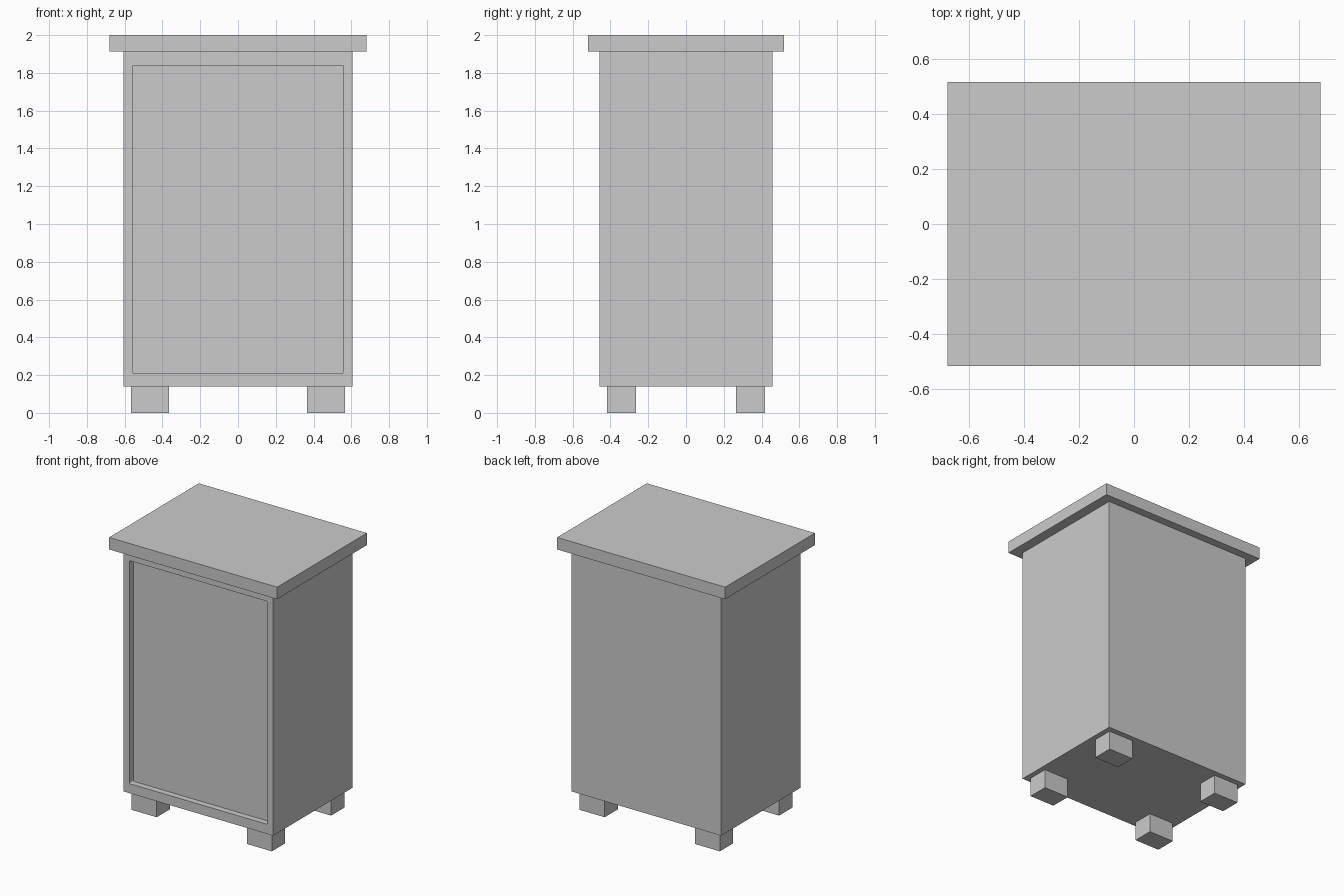
import bpy
import bmesh

if "Cube" in bpy.data.objects:
    bpy.data.objects.remove(bpy.data.objects["Cube"])


def box(name, lo, hi):
    """Axis-aligned box from its low and high corners."""
    bm = bmesh.new()
    bmesh.ops.create_cube(bm, size=1)
    for v in bm.verts:
        v.co = [(a + b) / 2 + c * (b - a) for a, b, c in zip(lo, hi, v.co)]
    mesh = bpy.data.meshes.new(name)
    bm.to_mesh(mesh)
    bm.free()
    obj = bpy.data.objects.new(name, mesh)
    bpy.context.collection.objects.link(obj)
    return obj


# Cabinet body
body = box("cabinet_body", (-0.605, -0.458, 0.14), (0.605, 0.458, 1.912))

# Recessed front panel with slightly rounded corners
cutter = box("front_recess_cutter", (-0.558, -0.6, 0.21), (0.558, -0.413, 1.84))
bm = bmesh.new()
bm.from_mesh(cutter.data)
corner_edges = [e for e in bm.edges
                if abs(e.verts[0].co.y - e.verts[1].co.y) > 0.01]
bmesh.ops.bevel(bm, geom=corner_edges, offset=0.008, segments=3,
                profile=0.5, affect='EDGES')
bm.to_mesh(cutter.data)
bm.free()
cutter.hide_render = True
cutter.display_type = 'WIRE'

cut = body.modifiers.new("front_recess", 'BOOLEAN')
cut.operation = 'DIFFERENCE'
cut.solver = 'EXACT'
cut.object = cutter
bpy.context.view_layer.objects.active = body
bpy.ops.object.modifier_apply(modifier=cut.name)
bpy.data.objects.remove(cutter)

# Overhanging top slab
box("top_slab", (-0.68, -0.518, 1.912), (0.68, 0.518, 2.0))

# Four block feet
for side, x in (("left", -0.466), ("right", 0.466)):
    for end, y in (("front", -0.342), ("back", 0.342)):
        box(f"{end}_{side}_foot", (x - 0.101, y - 0.076, 0),
            (x + 0.101, y + 0.076, 0.14))
